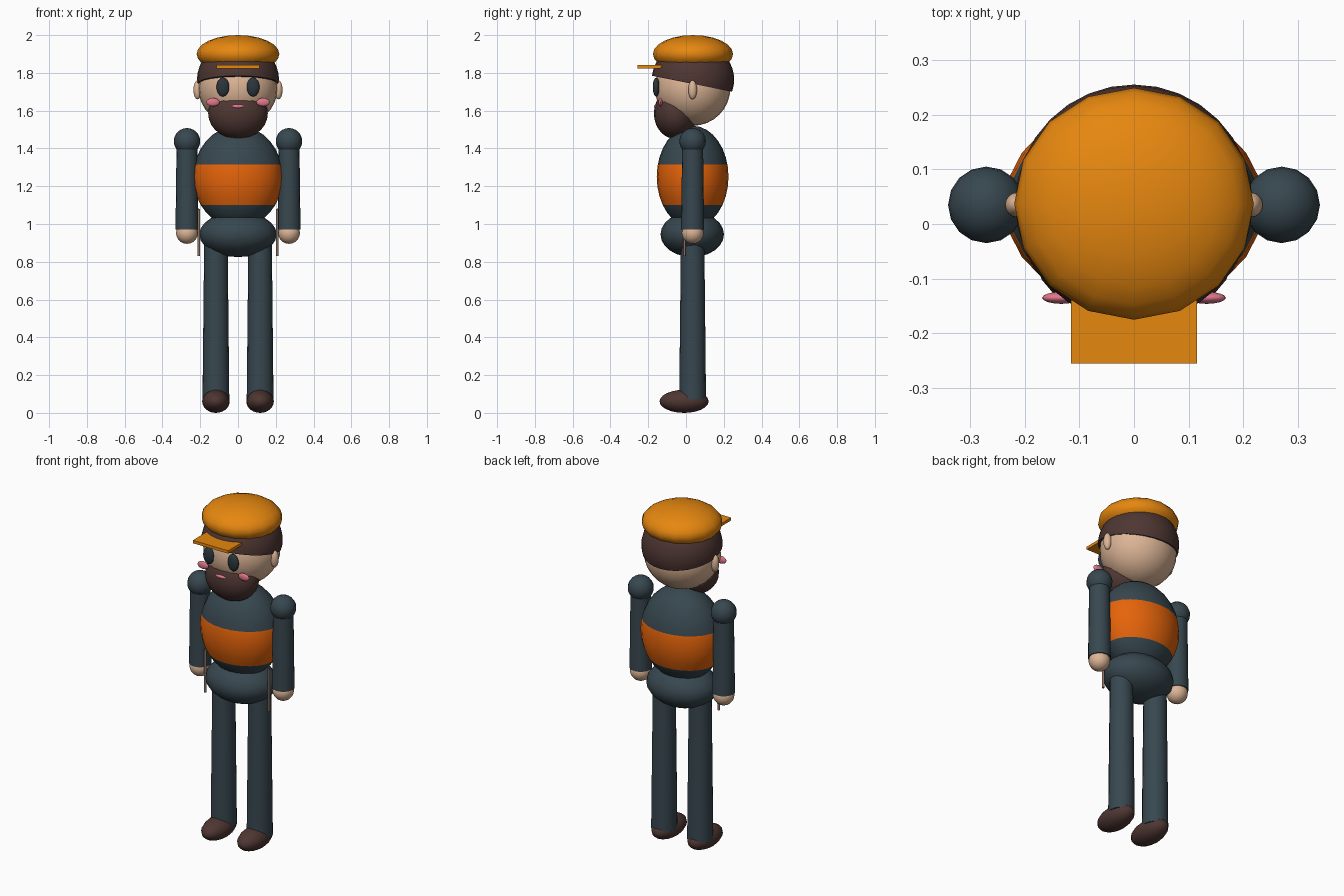
import bpy, bmesh, math
from mathutils import Matrix, Vector

cube = bpy.data.objects.get("Cube")
if cube:
    bpy.data.objects.remove(cube, do_unlink=True)


def material(name, hex_code):
    rgb = [int(hex_code[i:i + 2], 16) / 255 for i in (0, 2, 4)]
    rgb = [c / 12.92 if c < 0.04 else ((c + 0.055) / 1.055) ** 2.4 for c in rgb]
    m = bpy.data.materials.new(name)
    m.use_nodes = True
    m.diffuse_color = (*rgb, 1)
    m.node_tree.nodes["Principled BSDF"].inputs["Base Color"].default_value = (*rgb, 1)
    return m


slate = material("slate cloth", "37474F")
orange = material("orange vest", "E6640A")
amber = material("amber cap", "E6870F")
skin = material("skin", "DDB596")
brown = material("dark brown", "4E3632")
pink = material("pink", "E0788A")
eye_dark = material("eye dark", "2A363C")
tan = material("tan strap", "8D7263")

MID_Y = 0.035  # body centre line


def finish(name, bm, mats, smooth=True):
    mesh = bpy.data.meshes.new(name)
    bm.to_mesh(mesh)
    bm.free()
    for m in mats:
        mesh.materials.append(m)
    obj = bpy.data.objects.new(name, mesh)
    bpy.context.collection.objects.link(obj)
    if smooth:
        bpy.ops.object.select_all(action="DESELECT")
        obj.select_set(True)
        bpy.context.view_layer.objects.active = obj
        bpy.ops.object.shade_smooth_by_angle(angle=math.radians(50))
    return obj


def ball_mesh(centre, radii, segments=16, rings=12):
    bm = bmesh.new()
    place = Matrix.Translation(centre) @ Matrix.Diagonal((*radii, 1))
    bmesh.ops.create_uvsphere(bm, u_segments=segments, v_segments=rings, radius=1, matrix=place)
    return bm


def ball(name, centre, radii, mat, segments=16, rings=12):
    return finish(name, ball_mesh(centre, radii, segments, rings), [mat])


def tube(name, x, z_low, z_high, r_low, r_high, mat, y=MID_Y):
    bm = bmesh.new()
    bmesh.ops.create_cone(bm, cap_ends=True, segments=16, radius1=r_low, radius2=r_high,
                          depth=z_high - z_low,
                          matrix=Matrix.Translation((x, y, (z_low + z_high) / 2)))
    return finish(name, bm, [mat])


def slice_mesh(bm, point, normal, clear_inner=False):
    geom = bm.verts[:] + bm.edges[:] + bm.faces[:]
    return bmesh.ops.bisect_plane(bm, geom=geom, plane_co=point, plane_no=normal,
                                  clear_inner=clear_inner)


# Torso with an orange vest band
BAND_LOW, BAND_HIGH = 1.1, 1.315
bm = ball_mesh((0, MID_Y, 1.25), (0.237, 0.19, 0.27), 24, 16)
for z in (BAND_LOW, BAND_HIGH):
    slice_mesh(bm, (0, 0, z), (0, 0, 1))
for f in bm.faces:
    f.material_index = int(BAND_LOW < f.calc_center_median().z < BAND_HIGH)
finish("torso", bm, [slate, orange])
ball("hips", (0, 0.033, 0.945), (0.205, 0.168, 0.12), slate, 20)

# Head and face
ball("head", (0, MID_Y, 1.72), (0.21, 0.2, 0.2), skin, 24, 16)
ball("beard", (0, -0.055, 1.585), (0.158, 0.115, 0.135), brown, 20, 14)
ball("mouth", (0, -0.153, 1.622), (0.036, 0.017, 0.012), pink)

# Hair shell, cut along a plane that drops towards the nape
bm = ball_mesh((0, 0.037, 1.765), (0.217, 0.218, 0.2), 32, 20)
cut = slice_mesh(bm, (0, MID_Y, 1.742), Vector((0, 0.2, 1)).normalized(), True)
rim = [e for e in cut["geom_cut"] if isinstance(e, bmesh.types.BMEdge)]
bmesh.ops.contextual_create(bm, geom=rim)
finish("hair", bm, [brown])

# Cap and its flat visor
ball("cap", (0, 0.037, 1.9), (0.219, 0.212, 0.1), amber)
bm = bmesh.new()
bmesh.ops.create_cube(bm, size=1, matrix=Matrix.Translation((0, -0.183, 1.833))
                      @ Matrix.Diagonal((0.23, 0.145, 0.017, 1)))
finish("cap_visor", bm, [amber], smooth=False)

# Paired parts
for side, s in (("left", 1), ("right", -1)):
    ball(side + "_eye", (s * 0.08, -0.158, 1.725), (0.034, 0.018, 0.05), eye_dark)
    ball(side + "_cheek", (s * 0.133, -0.135, 1.645), (0.035, 0.011, 0.022), pink)
    ball(side + "_ear", (s * 0.214, MID_Y, 1.71), (0.022, 0.023, 0.05), skin)
    ball(side + "_shoulder", (s * 0.27, MID_Y, 1.438), (0.07, 0.07, 0.07), slate)
    tube(side + "_arm", s * 0.27, 0.97, 1.45, 0.061, 0.055, slate)
    ball(side + "_hand", (s * 0.27, MID_Y, 0.953), (0.058, 0.058, 0.058), skin)
    tube(side + "_hip_strap", s * 0.207, 0.83, 1.08, 0.007, 0.007, tan, y=-0.008)
    tube(side + "_leg", s * 0.117, 0.07, 0.92, 0.071, 0.062, slate)
    ball(side + "_shoe", (s * 0.117, -0.01, 0.061), (0.073, 0.13, 0.061), brown)
